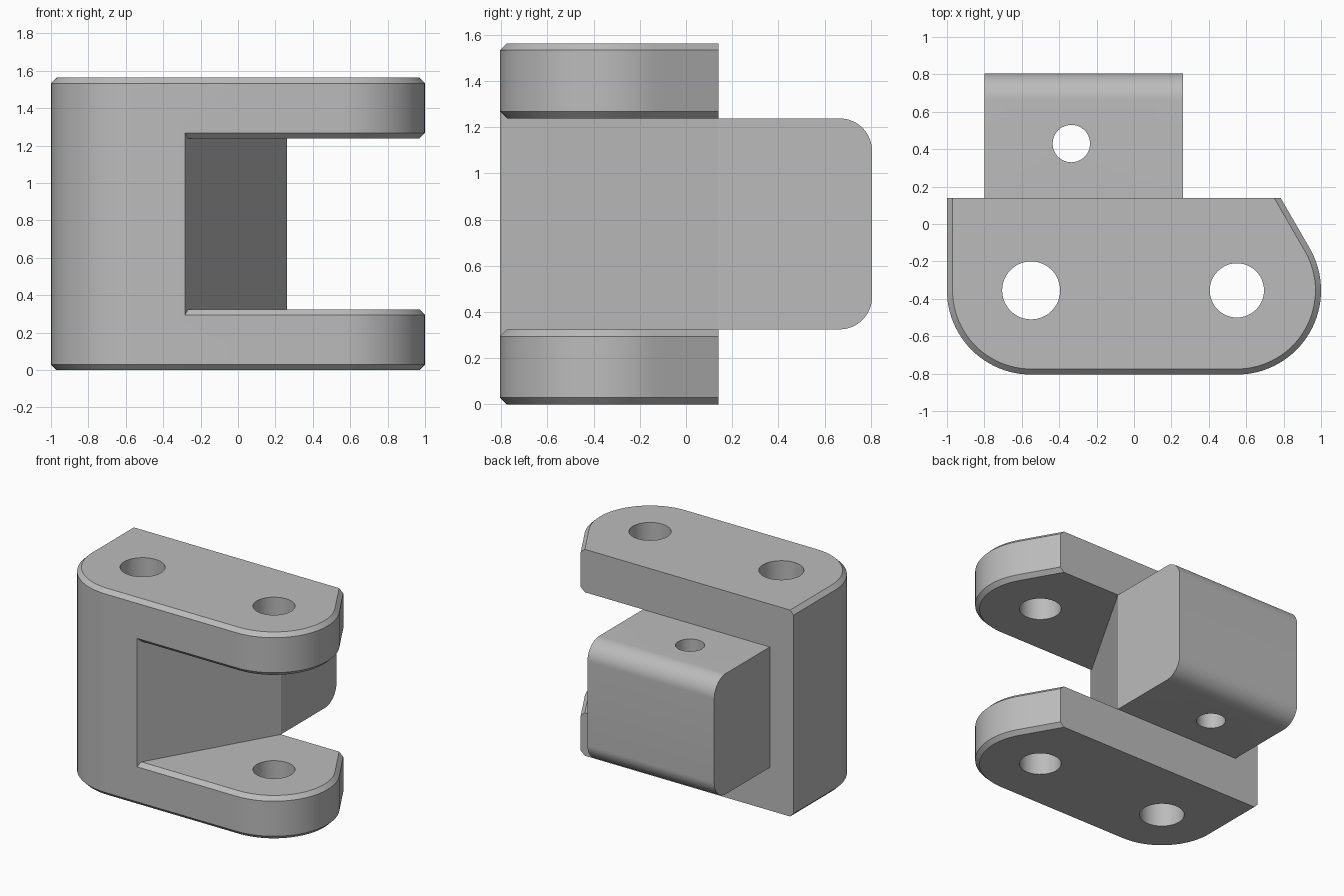
import bpy, bmesh
from math import sin, cos, radians, sqrt

cube = bpy.data.objects.get("Cube")
if cube:
    bpy.data.objects.remove(cube, do_unlink=True)

# One grey material for the whole part
grey = bpy.data.materials.new("machined grey")
grey.use_nodes = True
colour = (0.5, 0.5, 0.5, 1)
grey.diffuse_color = colour
grey.node_tree.nodes["Principled BSDF"].inputs["Base Color"].default_value = colour

H = 1.563          # overall height
T = 0.325          # plate thickness
C = 0.03           # chamfer
R = 0.45           # corner radius
BACK, CY = 0.14, -0.355
LEFT_X, RIGHT_X = -0.55, 0.55
TONGUE_X = (-0.8, 0.262)


def make_object(name, bm):
    bmesh.ops.remove_doubles(bm, verts=bm.verts, dist=1e-5)
    bmesh.ops.recalc_face_normals(bm, faces=bm.faces)
    mesh = bpy.data.meshes.new(name)
    bm.to_mesh(mesh)
    bm.free()
    mesh.materials.append(grey)
    ob = bpy.data.objects.new(name, mesh)
    bpy.context.collection.objects.link(ob)
    return ob


def arc(cx, cy, r, start, end, n):
    angles = [radians(start + (end - start) * i / n) for i in range(n + 1)]
    return [(cx + r * cos(a), cy + r * sin(a)) for a in angles]


def drill(ob, x, y, r):
    """Bore a vertical hole right through the object."""
    bm = bmesh.new()
    bmesh.ops.create_cone(bm, cap_ends=True, segments=48, radius1=r, radius2=r, depth=4)
    bmesh.ops.translate(bm, verts=bm.verts, vec=(x, y, H / 2))
    cutter = make_object("hole_cutter", bm)
    cutter.hide_render = True
    mod = ob.modifiers.new("hole", "BOOLEAN")
    mod.operation, mod.solver, mod.object = "DIFFERENCE", "EXACT", cutter
    bpy.context.view_layer.objects.active = ob
    bpy.ops.object.modifier_apply(modifier=mod.name)
    bpy.data.objects.remove(cutter, do_unlink=True)


def smooth(ob):
    bpy.ops.object.select_all(action="DESELECT")
    ob.select_set(True)
    bpy.context.view_layer.objects.active = ob
    bpy.ops.object.shade_smooth_by_angle(angle=radians(25))


# Outline corners: D and F end the slanted inner wall, G is the clipped back corner
slope = 1 / sqrt(3)
front = CY - R
D = (TONGUE_X[1], BACK)
F = (D[0] - (BACK - front) * slope, front)
F_in = (F[0] + C * slope, front + C)
tangent = arc(RIGHT_X, CY, R, 30, 30, 1)[0]
G = (tangent[0] - (BACK - tangent[1]) * slope, BACK)
G_in = (G[0] - C / cos(radians(30)), BACK)
B, B_in = (-1, BACK), (-1 + C, BACK)

column = [B] + arc(LEFT_X, CY, R, 180, 270, 24) + [F]
column_in = [B_in] + arc(LEFT_X, CY, R - C, 180, 270, 24) + [(F[0], front + C)]
arm = [F] + arc(RIGHT_X, CY, R, 270, 390, 32) + [G]
arm_in = [F_in] + arc(RIGHT_X, CY, R - C, 270, 390, 32) + [G_in]

# Clevis body: column and two chamfered arms in one closed shell
bm = bmesh.new()


def face(points):
    bm.faces.new([bm.verts.new(p) for p in points])


def at(points, z):
    return [(x, y, z) for x, y in points]


def strip(low, z0, high, z1):
    for i in range(len(low) - 1):
        face(at(low[i:i + 2], z0) + at(high[i:i + 2][::-1], z1))


outer = column[:-1] + arm[1:]
outer_in = column_in[:-1] + arm_in[1:]
strip(column[:-1], C, column[:-1], H - C)

for flip in (False, True):
    def lv(z):
        return H - z if flip else z
    strip(outer_in, lv(0), outer, lv(C))
    strip(arm[1:], lv(C), arm[1:], lv(T - C))
    strip(arm, lv(T - C), arm_in, lv(T))
    face(at(outer_in, lv(0)))
    face(at([D] + arm_in, lv(T)))

# Flat front, a C shape around the slot
P, Q = column[-2], arm[1]
face([(*P, C), (*Q, C), (*Q, T - C), (*F, T - C),
      (*F, H - T + C), (*Q, H - T + C), (*Q, H - C), (*P, H - C)])
# Slanted inner wall
face([(*D, T), (*F_in, T), (*F, T - C), (*F, H - T + C), (*F_in, H - T), (*D, H - T)])
# Flat back, also a C shape
lower = [(*B, C), (*B_in, 0), (*G_in, 0), (*G, C), (*G, T - C), (*G_in, T), (*D, T)]
face(lower + [(x, y, H - z) for x, y, z in reversed(lower)])

body = make_object("clevis_body", bm)
drill(body, LEFT_X, CY, 0.155)
drill(body, RIGHT_X, CY, 0.145)
smooth(body)

# Rear tongue with rounded upper and lower back edges
r, y_end = 0.14, 0.805
profile = [(BACK, T)] + arc(y_end - r, T + r, r, -90, 0, 16)
profile += arc(y_end - r, H - T - r, r, 0, 90, 16) + [(BACK, H - T)]
bm = bmesh.new()
end = bm.faces.new([bm.verts.new((TONGUE_X[0], y, z)) for y, z in profile])
side = bmesh.ops.extrude_face_region(bm, geom=[end])
moved = [v for v in side["geom"] if isinstance(v, bmesh.types.BMVert)]
bmesh.ops.translate(bm, verts=moved, vec=(TONGUE_X[1] - TONGUE_X[0], 0, 0))
tongue = make_object("rear_tongue", bm)
drill(tongue, -0.335, 0.43, 0.1)
smooth(tongue)
